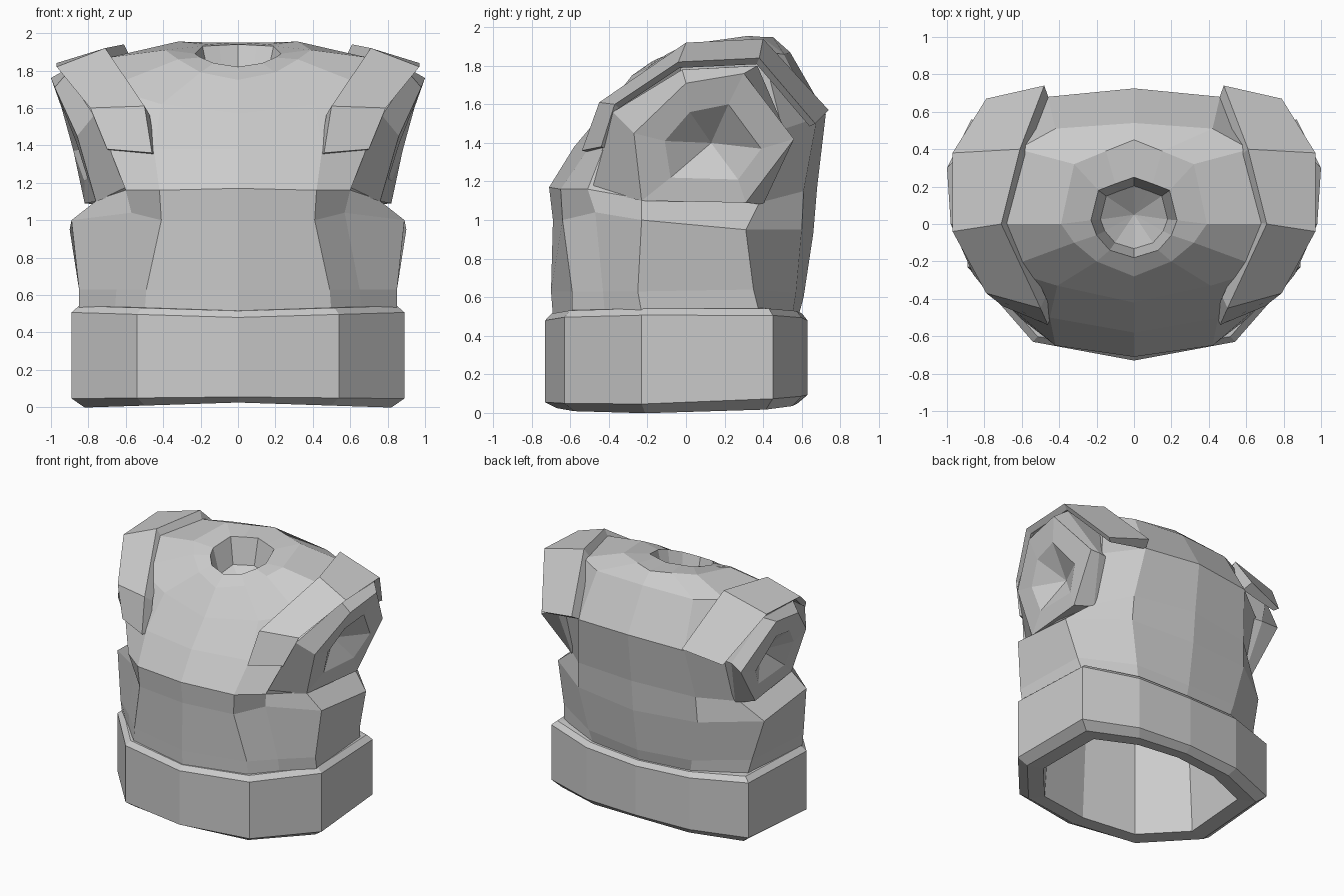
import bpy
import bmesh
from mathutils import Vector

default_cube = bpy.data.objects.get("Cube")
if default_cube:
    bpy.data.objects.remove(default_cube, do_unlink=True)

# Single flat grey for every part
grey = bpy.data.materials.new("plain grey")
grey.use_nodes = True
colour = (0.6, 0.6, 0.6, 1.0)
grey.diffuse_color = colour
grey.node_tree.nodes["Principled BSDF"].inputs["Base Color"].default_value = colour


def loft(name, rings, closed=False, start_cap=False, end_cap=False, tip=None):
    """Skin a stack of rings on the +x side, then mirror it across x."""
    bm = bmesh.new()
    loops = [[bm.verts.new(point) for point in ring] for ring in rings]
    count = len(loops[0])
    spans = range(count if closed else count - 1)
    for lower, upper in zip(loops, loops[1:]):
        for i in spans:
            j = (i + 1) % count
            bm.faces.new((lower[i], lower[j], upper[j], upper[i]))
    if start_cap:
        bm.faces.new(list(reversed(loops[0])))
    if end_cap:
        bm.faces.new(loops[-1])
    if tip:
        apex = bm.verts.new(tip)
        for i in spans:
            bm.faces.new((loops[-1][i], loops[-1][(i + 1) % count], apex))
    mesh = bpy.data.meshes.new(name)
    bm.to_mesh(mesh)
    bm.free()
    mesh.materials.append(grey)
    part = bpy.data.objects.new(name, mesh)
    bpy.context.collection.objects.link(part)
    mirror = part.modifiers.new("mirror", "MIRROR")
    mirror.use_clip = True


# Waist band: one outline, scaled and raised; hollow underneath
outline = [(0, -.73), (.54, -.63), (.89, -.23), (.86, .45), (.45, .6), (0, .63)]


def band_ring(scale, height, side_rise, back_rise=0):
    return [(x * scale, y * scale, height + side_rise * abs(x) + back_rise * max(y, 0))
            for x, y in outline]


loft("waist_band", [
    band_ring(.72, .9, 0),
    band_ring(.78, .03, -.03, .04),
    band_ring(.92, .025, -.03, .04),
    band_ring(1, .055, -.01, .06),
    band_ring(1, .48, .03),
    band_ring(.955, .515, .03),
    band_ring(.85, .52, .03),
], start_cap=True)

# Half rings run from the front centre, round the side, to the back centre
hem = [(0, -.69, .5), (.5, -.59, .5), (.66, -.42, .5), (.85, -.23, .52),
       (.8, .38, .52), (.42, .55, .5), (0, .58, .49)]
waist = [(0, -.7, .63), (.49, -.59, .63), (.65, -.43, .63), (.85, -.25, .63),
         (.82, .35, .64), (.45, .57, .62), (0, .61, .6)]
ribs = [(0, -.69, 1), (.41, -.64, 1), (.57, -.47, 1.04), (.89, -.23, 1),
        (.9, .31, .95), (.52, .6, .95), (0, .66, .93)]
chest_line = [(0, -.71, 1.17), (.42, -.65, 1.16), (.6, -.51, 1.16), (.75, -.23, 1.11),
              (.73, .38, 1.09), (.51, .61, 1.15), (0, .68, 1.17)]
loft("lower_torso", [hem, waist, ribs, chest_line])

# Chest and yoke, closing in to a sunken neck opening
upper_chest = [(0, -.58, 1.38), (.45, -.5, 1.38), (.69, -.42, 1.39), (.5, -.15, 1.4),
               (.72, .5, 1.47), (.46, .68, 1.53), (0, .725, 1.55)]
yoke = [(0, -.42, 1.57), (.41, -.33, 1.62), (.7, -.24, 1.71), (.69, 0, 1.87),
        (.62, .4, 1.87), (.42, .51, 1.86), (0, .54, 1.87)]
collar = [(0, -.28, 1.75), (.2, -.2, 1.79), (.32, -.1, 1.86), (.39, 0, 1.91),
          (.32, .32, 1.955), (.15, .39, 1.95), (0, .45, 1.95)]
neck_rim = [(0, -.18, 1.82), (.13, -.14, 1.84), (.2, -.06, 1.87), (.23, .02, 1.89),
            (.19, .18, 1.93), (.1, .215, 1.935), (0, .25, 1.94)]
neck_wall = [(x * .78, .04 + (y - .04) * .78, z - .2) for x, y, z in neck_rim]
loft("chest", [chest_line, upper_chest, yoke, collar, neck_rim, neck_wall],
     tip=(0, .05, 1.62))

# Sleeve stubs: slanted rim around a six-sided pit, set in from the straps
armhole = [(.58, -.49, 1.16), (.71, .4, 1.08), (.76, .52, 1.45),
           (.93, .37, 1.8), (.92, -.02, 1.78), (.77, -.38, 1.56)]
rim = [(.76, -.23, 1.1), (.82, .31, 1.09), (.87, .56, 1.42),
       (1, .3, 1.76), (.98, 0, 1.71), (.86, -.27, 1.45)]
pit = [(-.08, 1.22), (.27, 1.21), (.39, 1.37), (.22, 1.6), (.02, 1.56), (-.11, 1.41)]
root = [(.45, y * .92, z) for x, y, z in armhole]
pit_edge = [(.77 + (z - 1.1) * .32 + y * .06, y, z) for y, z in pit]
loft("sleeve", [root, armhole, rim, pit_edge], closed=True, tip=(.74, .13, 1.4))

# Shoulder straps: plates bent over each shoulder, thicker along the inner edge
inner_edge = [(.46, -.54, 1.36), (.5, -.45, 1.61), (.71, 0, 1.92),
              (.61, .4, 1.94), (.48, .74, 1.57)]
outer_edge = [(.7, -.44, 1.38), (.79, -.37, 1.6), (.97, -.04, 1.82),
              (.97, .38, 1.84), (.79, .67, 1.5)]
shoulder_core = Vector((.25, .1, 1.2))


def sunk(point, amount):
    return Vector(point).lerp(shoulder_core, amount)


loft("shoulder_strap",
     [(a, b, sunk(b, .05), sunk(a, .11)) for a, b in zip(inner_edge, outer_edge)],
     closed=True, start_cap=True, end_cap=True)
